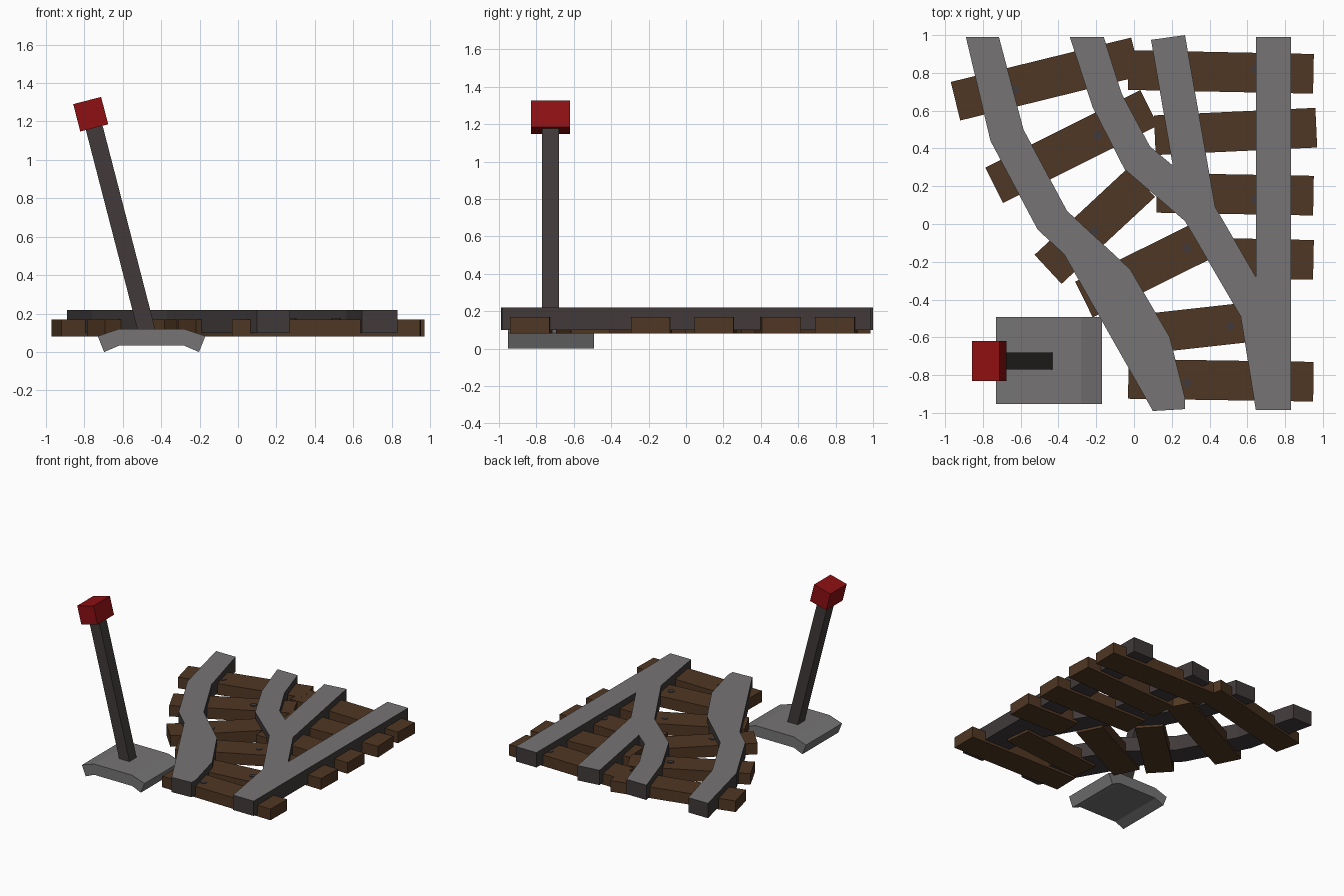
import bpy
import bmesh
import math
from mathutils import Vector, Matrix

cube = bpy.data.objects.get("Cube")
if cube:
    bpy.data.objects.remove(cube, do_unlink=True)


def material(name, colour):
    mat = bpy.data.materials.new(name)
    mat.use_nodes = True
    mat.diffuse_color = (*colour, 1)
    mat.node_tree.nodes["Principled BSDF"].inputs["Base Color"].default_value = (*colour, 1)
    return mat


WOOD = material("brown wood", (0.08, 0.038, 0.017))
STEEL = material("worn grey steel", (0.18, 0.175, 0.175))
IRON = material("dark iron", (0.052, 0.042, 0.042))
RED = material("red paint", (0.27, 0.005, 0.006))


def finish(name, bm, *mats):
    bmesh.ops.recalc_face_normals(bm, faces=bm.faces)
    mesh = bpy.data.meshes.new(name)
    for mat in mats:
        mesh.materials.append(mat)
    if len(mats) > 1:
        # upward faces take the second colour
        for face in bm.faces:
            face.material_index = int(face.normal.z > 0.9)
    bm.to_mesh(mesh)
    bm.free()
    obj = bpy.data.objects.new(name, mesh)
    bpy.context.collection.objects.link(obj)
    return obj


def prism(name, outline, offset, *mats):
    """Extrude a closed 3D outline along an offset."""
    bm = bmesh.new()
    face = bm.faces.new([bm.verts.new(p) for p in outline])
    result = bmesh.ops.extrude_face_region(bm, geom=[face], use_keep_orig=True)
    moved = [v for v in result["geom"] if isinstance(v, bmesh.types.BMVert)]
    bmesh.ops.translate(bm, verts=moved, vec=offset)
    return finish(name, bm, *mats)


def box(name, centre, size, turn, mat):
    bm = bmesh.new()
    bmesh.ops.create_cube(bm, size=1)
    bm.transform(Matrix.Translation(centre) @ turn @ Matrix.Diagonal((*size, 1)))
    return finish(name, bm, mat)


# Wooden ties: start and end of each centre line
TIE_BOTTOM, TIE_TOP, TIE_WIDTH = 0.08, 0.17, 0.21
ties = [
    ((-.945, .65), (.01, .885)), ((-.03, .815), (.95, .795)),
    ((-.74, .205), (.08, .615)), ((.11, .47), (.965, .51)),
    ((-.455, -.24), (.04, .22)), ((.12, .165), (.95, .15)),
    ((-.265, -.4), (.35, -.095)), ((.48, -.18), (.95, -.19)),
    ((-.02, -.59), (.7, -.51)), ((-.03, -.82), (.95, -.835)),
]
for i, (start, end) in enumerate(ties):
    a, b = Vector(start), Vector(end)
    run, mid = b - a, (a + b) / 2
    turn = Matrix.Rotation(math.atan2(run.y, run.x), 4, "Z")
    # tiny height steps keep overlapping ties from flickering
    top = TIE_TOP - 0.0006 * (i % 3)
    box(f"tie_{i + 1}", (mid.x, mid.y, (TIE_BOTTOM + top) / 2),
        (run.length, TIE_WIDTH, top - TIE_BOTTOM), turn, WOOD)

# Rails: plan outlines, grey on top and dark on the sides
left_outline = [
    (-.89, .99), (-.76, .44), (-.51, -.03), (-.37, -.16), (.1, -.99), (.27, -.98),
    (.27, -.92), (.19, -.6), (-.02, -.24), (-.355, .07), (-.585, .5), (-.715, .99),
]
fork_outline = [
    (-.34, .99), (-.22, .62), (-.05, .29), (.27, .015), (.565, -.49), (.645, -.985),
    (.645, -.28), (.43, .09), (.27, 1), (.09, .975), (.205, .31), (.085, .41),
    (-.065, .69), (-.16, .99),
]
straight_outline = [(.645, -.985), (.83, -.985), (.83, .99), (.645, .99)]
for name, outline in (("curved_rail", left_outline), ("forked_rail", fork_outline),
                      ("straight_rail", straight_outline)):
    prism(name, [(x, y, 0.1) for x, y in outline], (0, 0, 0.12), IRON, STEEL)

# Spike heads lying on the ties
spikes = [(.28, -.84), (.51, -.54), (.28, -.13), (-.21, -.04), (-.19, .47),
          (-.23, .81), (-.63, .71), (.64, .13), (.64, .82)]
for i, (x, y) in enumerate(spikes):
    bm = bmesh.new()
    bmesh.ops.create_cone(bm, cap_ends=True, segments=8, radius1=0.025,
                          radius2=0.025, depth=0.008,
                          matrix=Matrix.Translation((x, y, TIE_TOP)))
    finish(f"spike_{i + 1}", bm, IRON)

# Lever foot: bent plate, mirrored half profile
FOOT_X = -0.45
half = [(.17, .12), (.28, .083), (.247, 0), (.17, .033)]
profile = half + [(-x, z) for x, z in reversed(half)]
prism("lever_foot", [(FOOT_X + x, -.952, z) for x, z in profile], (0, .46, 0), STEEL)

# Lever shaft and handle share one tilt
tilt = Matrix.Rotation(math.radians(-14.5), 4, "Y")
base = Vector((-.475, -.725, .11))
axis = tilt @ Vector((0, 0, 1))
box("lever_shaft", base + axis * 0.55, (.09, .09, 1.1), tilt, IRON)
box("lever_handle", base + axis * 1.165, (.15, .21, .147), tilt, RED)
